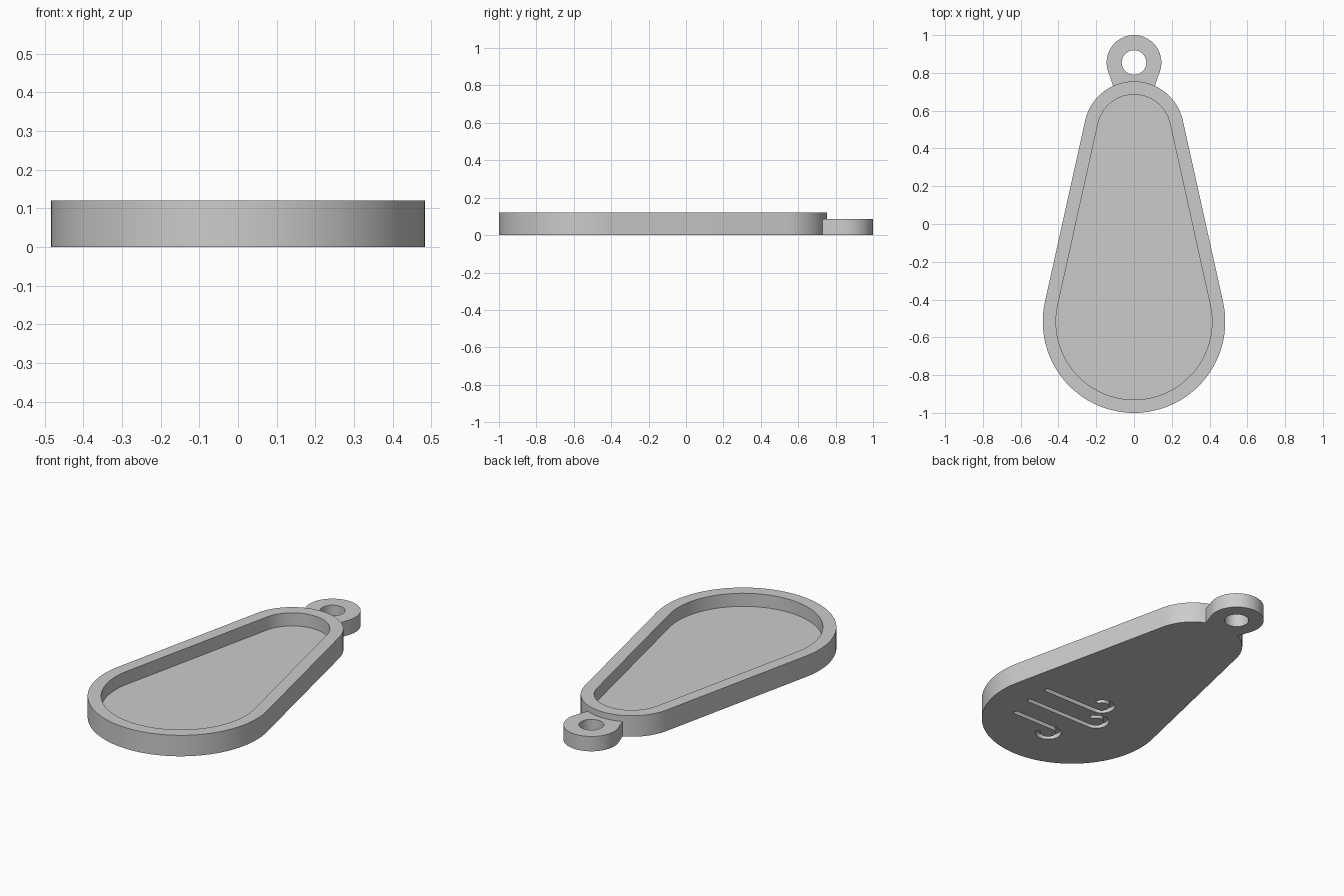
import bpy
import bmesh
from math import asin, cos, sin, pi, radians
from mathutils import Vector

if "Cube" in bpy.data.objects:
    bpy.data.objects.remove(bpy.data.objects["Cube"])

grey = bpy.data.materials.new("plain_grey")
grey.use_nodes = True
grey.diffuse_color = (0.6, 0.6, 0.6, 1)
grey.node_tree.nodes["Principled BSDF"].inputs["Base Color"].default_value = (0.6, 0.6, 0.6, 1)


def arc(x, y, r, start, end, steps):
    """Points along a circular arc, angles in radians."""
    angles = [start + (end - start) * i / steps for i in range(steps + 1)]
    return [Vector((x + r * cos(a), y + r * sin(a))) for a in angles]


def prism(name, outline, bottom, top):
    """Solid made by raising a flat outline."""
    bm = bmesh.new()
    face = bm.faces.new([bm.verts.new((p.x, p.y, bottom)) for p in outline])
    raised = bmesh.ops.extrude_face_region(bm, geom=[face])
    verts = [v for v in raised["geom"] if isinstance(v, bmesh.types.BMVert)]
    bmesh.ops.translate(bm, verts=verts, vec=(0, 0, top - bottom))
    bmesh.ops.recalc_face_normals(bm, faces=bm.faces)
    mesh = bpy.data.meshes.new(name)
    bm.to_mesh(mesh)
    bm.free()
    mesh.materials.append(grey)
    obj = bpy.data.objects.new(name, mesh)
    bpy.context.collection.objects.link(obj)
    return obj


def select(obj):
    bpy.ops.object.select_all(action="DESELECT")
    obj.select_set(True)
    bpy.context.view_layer.objects.active = obj


def cut(obj, cutter):
    """Subtract a cutter and discard it."""
    cutter.hide_render = True
    mod = obj.modifiers.new("cut", "BOOLEAN")
    mod.operation = "DIFFERENCE"
    mod.solver = "EXACT"
    mod.object = cutter
    select(obj)
    bpy.ops.object.modifier_apply(modifier=mod.name)
    bpy.data.objects.remove(cutter)


BIG_Y, BIG_R = -0.517, 0.483
SMALL_Y, SMALL_R = 0.49, 0.265


def teardrop(inset):
    """Two circles joined by tangent lines, drawn in by an inset."""
    tilt = asin((BIG_R - SMALL_R) / (SMALL_Y - BIG_Y))
    return (arc(0, SMALL_Y, SMALL_R - inset, tilt, pi - tilt, 40)
            + arc(0, BIG_Y, BIG_R - inset, pi - tilt, 2 * pi + tilt, 64))


def ribbon(path, half):
    """Outline of a stroke with rounded ends along a path."""
    left, right = [], []
    for i, p in enumerate(path):
        d = (path[min(i + 1, len(path) - 1)] - path[max(i - 1, 0)]).normalized()
        side = Vector((-d.y, d.x)) * half
        left.append(p + side)
        right.append(p - side)
    first, last = path[1] - path[0], path[-1] - path[-2]
    a, b = [Vector((d.x, d.y, 0)).to_2d() for d in (first, last)]
    from_a = pi / 2 + (a.angle_signed(Vector((1, 0))))
    from_b = pi / 2 + (b.angle_signed(Vector((1, 0))))
    end_cap = arc(*path[-1], half, from_b, from_b - pi, 8)[1:-1]
    start_cap = arc(*path[0], half, from_a - pi, from_a - 2 * pi, 8)[1:-1]
    return left + end_cap + right[::-1] + start_cap


# Teardrop tray with a raised rim
tray = prism("tray", teardrop(0), 0, 0.12)
cut(tray, prism("pocket_cutter", teardrop(0.07), 0.045, 0.2))

# Three curled breeze grooves in the underside: start x, curl x, line y, curl side
CURL = 0.055
for start_x, curl_x, y, turn in ((0.295, -0.04, -0.37, 1),
                                 (0.295, -0.12, -0.515, 1),
                                 (0.27, 0.0, -0.66, -1)):
    curl = arc(curl_x, y + turn * CURL, CURL,
               -turn * pi / 2, -turn * (pi / 2 + radians(240)), 24)
    groove = ribbon([Vector((start_x, y))] + curl, 0.014)
    cut(tray, prism("groove_cutter", groove, -0.05, 0.025))

# Hanging loop with a tapered neck
loop = prism("hanging_loop",
             arc(0, 0.855, 0.145, radians(-18), radians(198), 48)
             + [Vector((-0.1, 0.7)), Vector((0.1, 0.7))], 0, 0.085)
cut(loop, prism("hole_cutter", arc(0, 0.855, 0.065, 0, 2 * pi, 40)[:-1], -0.1, 0.2))

for part in (tray, loop):
    select(part)
    bpy.ops.object.shade_smooth_by_angle(angle=radians(30))
